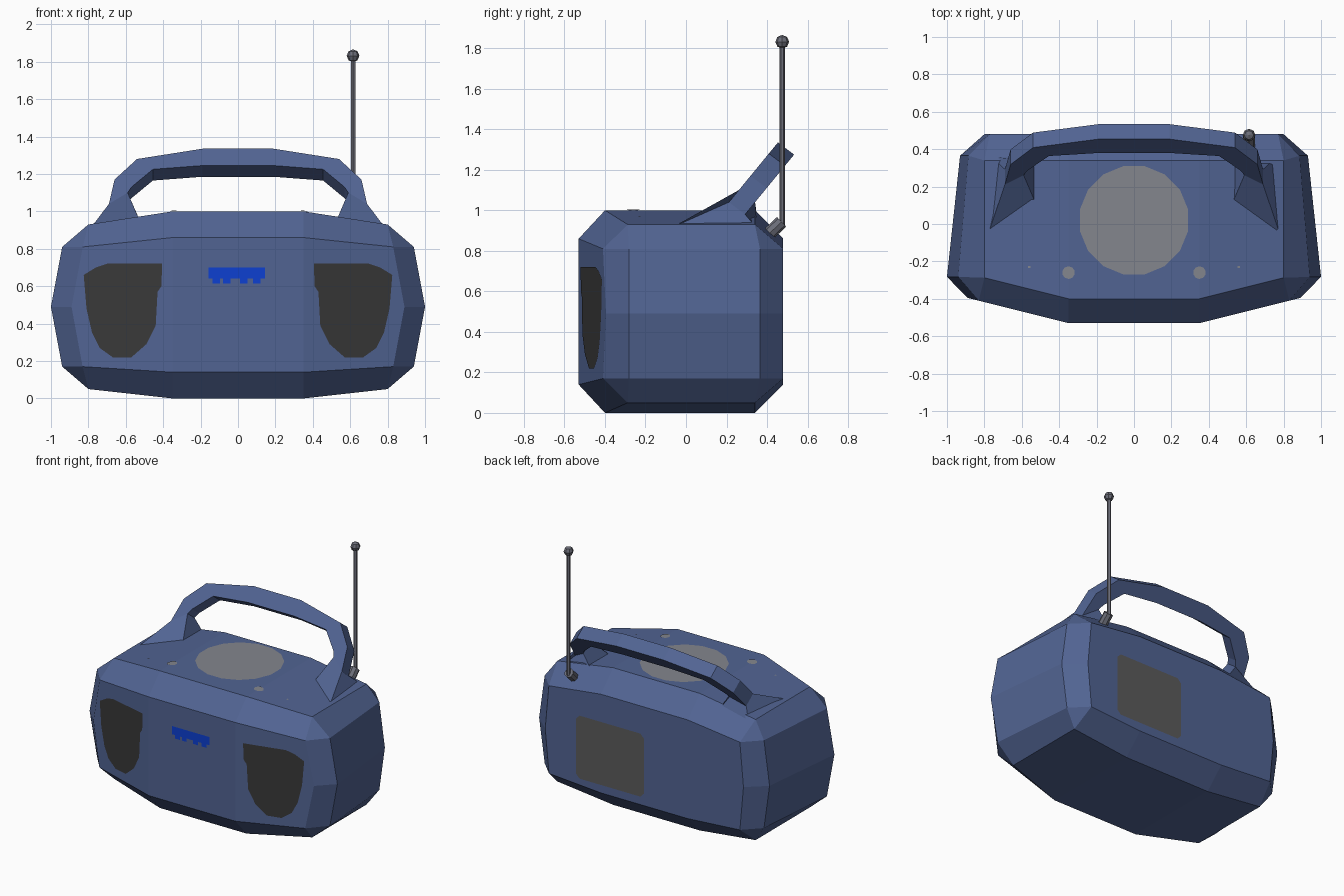
import bpy, bmesh, math
from mathutils import Vector

if "Cube" in bpy.data.objects:
    bpy.data.objects.remove(bpy.data.objects["Cube"])


def mat(name, r, g, b):
    m = bpy.data.materials.new(name)
    m.diffuse_color = (r, g, b, 1)
    m.use_nodes = True
    m.node_tree.nodes["Principled BSDF"].inputs["Base Color"].default_value = m.diffuse_color
    return m


BLUE = mat("body_blue", .083, .127, .29)
DARK = mat("speaker_dark", .04, .04, .04)
GREY = mat("light_grey", .23, .24, .27)
PANEL = mat("panel_grey", .105, .105, .105)
METAL = mat("antenna_metal", .15, .155, .19)
BRIGHT = mat("button_blue", .004, .05, .64)


def finish(bm, name, m, recalc=True):
    if recalc:
        bmesh.ops.remove_doubles(bm, verts=bm.verts, dist=1e-4)
        bmesh.ops.recalc_face_normals(bm, faces=bm.faces)
    me = bpy.data.meshes.new(name)
    bm.to_mesh(me)
    bm.free()
    me.materials.append(m)
    ob = bpy.data.objects.new(name, me)
    bpy.context.collection.objects.link(ob)
    return ob


def loft(bm, rings):
    vs = [[bm.verts.new(p) for p in r] for r in rings]
    n = len(rings[0])
    for a, b in zip(vs, vs[1:]):
        for i in range(n):
            bm.faces.new((a[i], a[(i + 1) % n], b[(i + 1) % n], b[i]))
    return vs


def front_y(x):
    return -.53 + .25 * max(0, abs(x) - .35)


def top_z(x):
    return 1 - max(0, abs(x) - .35) * .07 / .45


# body: four outlines from front to back, chamfered at every edge
def ring(top_x, top_z_, corner, side, low, y_of):
    # top/bottom centre z, upper and lower corner points, widest point
    a, b = corner
    half = [(.35, top_z_), a, b, (side, .49)]
    half += [(x, .98 - z) for x, z in (b, a)] + [(.35, low)]
    loop = half + [(-x, z) for x, z in reversed(half)]
    return [(x, y_of(x), z) for x, z in loop]


small = ((.83, .81), (.831, .81))
rings = [
    ring(.35, .86, small, .89, .14, front_y),
    ring(.35, 1.0, ((.8, .93), (.94, .81)), 1.0, 0,
         lambda x: -.40 + .25 * (min(abs(x), .82) - .35)),
    ring(.35, 1.0, ((.8, .93), (.885, .81)), .93, 0,
         lambda x: .34 if abs(x) < .82 else .365),
    ring(.35, .86, ((.77, .81), (.771, .81)), .80, .14, lambda x: .48),
]
bm = bmesh.new()
vs = loft(bm, rings)
for r in (vs[0], vs[3]):
    bm.faces.new(r[0:7])
    bm.faces.new(r[7:14])
    bm.faces.new((r[0], r[6], r[7], r[13]))
bmesh.ops.remove_doubles(bm, verts=bm.verts, dist=.003)
finish(bm, "body", BLUE)


# carrying handle: leaning square bar with flared feet
def bar(outer, inner):
    ring_pts = []
    for (x, z), back in ((outer, 0), (inner, 0), (inner, 1), (outer, 1)):
        y = .22 + (z - 1.05) * .82
        ring_pts.append((x, y + .08 * back, z - .06 * back))
    return ring_pts


half = [
    [(.785, -.07, .915), (.53, .12, .96), (.52, .35, .94), (.76, .36, .90)],
    bar((.69, 1.04), (.59, 1.10)),
    bar((.66, 1.17), (.57, 1.13)),
    bar((.54, 1.28), (.455, 1.225)),
    bar((.19, 1.335), (.19, 1.245)),
]
path = half + [[(-x, y, z) for x, y, z in r] for r in reversed(half)]
bm = bmesh.new()
vs = loft(bm, path)
bm.faces.new(vs[0])
bm.faces.new(vs[-1])
finish(bm, "handle", BLUE)


# antenna: tilted socket, rod and ball tip
def tube(name, p, q, r, sides):
    p, q = Vector(p), Vector(q)
    bm = bmesh.new()
    bmesh.ops.create_cone(bm, cap_ends=True, segments=sides, radius1=r,
                          radius2=r, depth=(q - p).length)
    ob = finish(bm, name, METAL)
    ob.location = (p + q) / 2
    ob.rotation_euler = (q - p).to_track_quat('Z', 'Y').to_euler()


tube("antenna_socket", (.615, .405, .88), (.615, .472, .943), .033, 8)
tube("antenna_rod", (.615, .475, .92), (.615, .475, 1.82), .014, 6)
bm = bmesh.new()
bmesh.ops.create_uvsphere(bm, u_segments=8, v_segments=4, radius=.034)
finish(bm, "antenna_tip", METAL).location = (.615, .475, 1.832)


# painted details: thin faces lying just above the body
def decal(name, m, polys, place, normal):
    bm = bmesh.new()
    for poly in polys:
        f = bm.faces.new([bm.verts.new(place(u, v)) for u, v in poly])
        f.normal_update()
        if f.normal.dot(Vector(normal)) < 0:
            f.normal_flip()
    finish(bm, name, m, recalc=False)


def on_front(u, v):
    return (u, front_y(u) - .004, v)


def on_top(u, v):
    return (u, v, top_z(u) + .004)


def on_back(u, v):
    return (u, .484, v)


def rect(x0, x1, z0, z1):
    return [(x0, z0), (x1, z0), (x1, z1), (x0, z1)]


def disc(cx, cy, r, n):
    return [(cx + r * math.cos(math.tau * (i + .5) / n),
             cy + r * math.sin(math.tau * (i + .5) / n)) for i in range(n)]


FRONT, TOP, BACK = (0, -1, 0), (0, 0, 1), (0, 1, 0)
speaker = [(.405, .72), (.70, .72), (.76, .70), (.825, .66), (.81, .48),
           (.78, .35), (.74, .27), (.67, .22), (.57, .22), (.49, .29),
           (.44, .39), (.43, .57), (.41, .60)]
for side, s in (("left", -1), ("right", 1)):
    decal(side + "_speaker", DARK, [[(s * x, z) for x, z in speaker]],
          on_front, FRONT)
    decal(side + "_top_dots", GREY,
          [disc(s * .35, -.26, .034, 10), disc(s * .56, -.23, .008, 4)],
          on_top, TOP)

buttons = [rect(-.157, .145, .64, .70)]
buttons += [rect(x - .02, x + .02, .615, .64) for x in (-.115, -.06, .03, .1)]
decal("buttons", BRIGHT, buttons, on_front, FRONT)
decal("disc_lid", GREY, [disc(0, .02, .295, 16)], on_top, TOP)
decal("battery_cover", PANEL,
      [[(.03, .2), (.52, .2), (.55, .23), (.55, .63), (.52, .66),
        (.03, .66), (0, .63), (0, .23)]], on_back, BACK)
